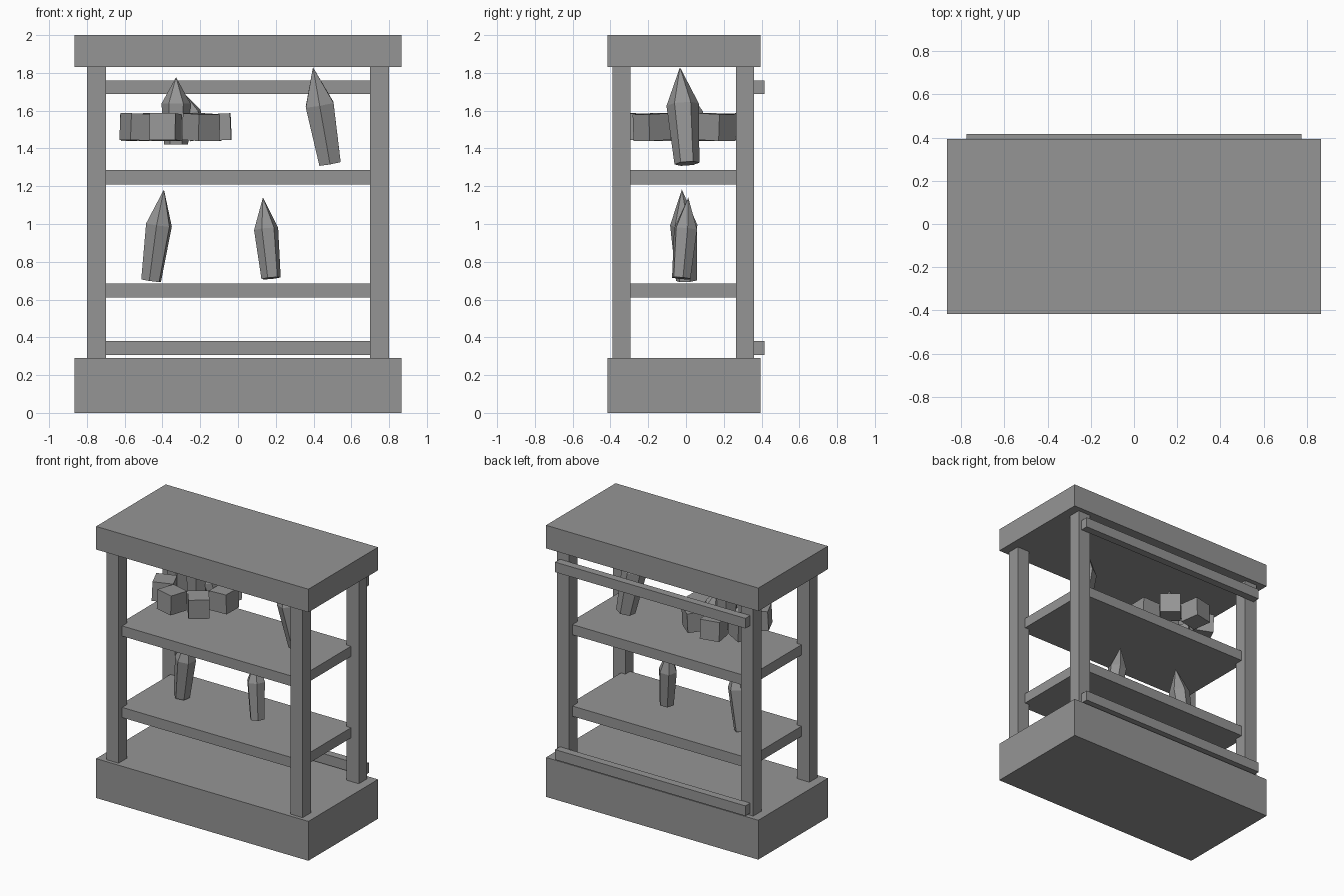
import bpy
import math
from mathutils import Matrix, Vector

if "Cube" in bpy.data.objects:
    bpy.data.objects.remove(bpy.data.objects["Cube"])

grey = bpy.data.materials.new("stone_grey")
grey.diffuse_color = (0.3, 0.3, 0.3, 1)
grey.use_nodes = True
grey.node_tree.nodes["Principled BSDF"].inputs["Base Color"].default_value = grey.diffuse_color


def add_mesh(name, verts, faces):
    mesh = bpy.data.meshes.new(name)
    mesh.from_pydata(verts, [], faces)
    mesh.materials.append(grey)
    obj = bpy.data.objects.new(name, mesh)
    bpy.context.collection.objects.link(obj)
    return obj


def box(name, x, y, z):
    """Box from (low, high) ranges."""
    verts = [(a, b, c) for a in x for b in y for c in z]
    faces = [(0, 1, 3, 2), (4, 6, 7, 5), (0, 4, 5, 1),
             (2, 3, 7, 6), (0, 2, 6, 4), (1, 5, 7, 3)]
    return add_mesh(name, verts, faces)


def crystal(name, base, tip, r_base, r_mid, phase=0, mid=0.61):
    """Six-sided tapered shard with a pointed tip."""
    base, tip = Vector(base), Vector(tip)
    axis = tip - base
    length = axis.length
    verts = []
    for r, h in ((r_base, 0), (r_mid, length * mid)):
        for i in range(6):
            a = math.radians(phase + 60 * i)
            verts.append((r * math.cos(a), r * math.sin(a), h))
    verts.append((0, 0, length))
    faces = [tuple(range(5, -1, -1))]
    for i in range(6):
        j = (i + 1) % 6
        faces += [(i, j, j + 6, i + 6), (i + 6, j + 6, 12)]
    obj = add_mesh(name, verts, faces)
    turn = Vector((0, 0, 1)).rotation_difference(axis).to_matrix().to_4x4()
    obj.matrix_world = Matrix.Translation(base) @ turn
    return obj


# Cabinet: plinth, top slab, shelves
box("plinth", (-0.865, 0.865), (-0.416, 0.394), (0, 0.29))
box("top_slab", (-0.865, 0.865), (-0.416, 0.394), (1.83, 2.0))
for name, z in (("lower_shelf", 0.61), ("upper_shelf", 1.21)):
    box(name, (-0.735, 0.735), (-0.348, 0.322), (z, z + 0.075))

# Corner posts
for side, x in (("left", -0.8), ("right", 0.7)):
    for end, y in (("front", -0.39), ("back", 0.264)):
        box(f"{end}_{side}_post", (x, x + 0.1), (y, y + 0.096), (0.29, 1.83))

# Back rails
for name, z in (("lower_back_rail", 0.306), ("upper_back_rail", 1.687)):
    box(name, (-0.775, 0.775), (0.36, 0.416), (z, z + 0.074))

# Floating crystals
crystal("upper_right_crystal", (0.487, 0.005, 1.32), (0.397, -0.032, 1.83), 0.066, 0.086, 30)
crystal("lower_left_crystal", (-0.46, 0.003, 0.70), (-0.392, -0.022, 1.183), 0.056, 0.073, 20)
crystal("lower_right_crystal", (0.175, -0.025, 0.713), (0.132, 0.012, 1.14), 0.052, 0.065, 10)
crystal("ringed_crystal", (-0.328, -0.01, 1.42), (-0.328, -0.01, 1.777), 0.064, 0.077, 0)
crystal("small_shard", (-0.21, 0.045, 1.45), (-0.275, 0.03, 1.68), 0.045, 0.055, 15)

# Ring of seven slightly tilted cubes
for k in range(7):
    a = math.radians(-14 + 360 / 7 * k)
    h = 0.0705
    cube = box(f"ring_cube_{k + 1}", (-h, h), (-h, h), (-h, h))
    pos = (-0.33 + 0.222 * math.sin(a), -0.005 - 0.222 * math.cos(a), 1.513)
    tilt = math.radians(2.5 if k % 2 else -2.5)
    cube.matrix_world = (Matrix.Translation(pos) @ Matrix.Rotation(a, 4, 'Z')
                         @ Matrix.Rotation(tilt, 4, 'X'))
